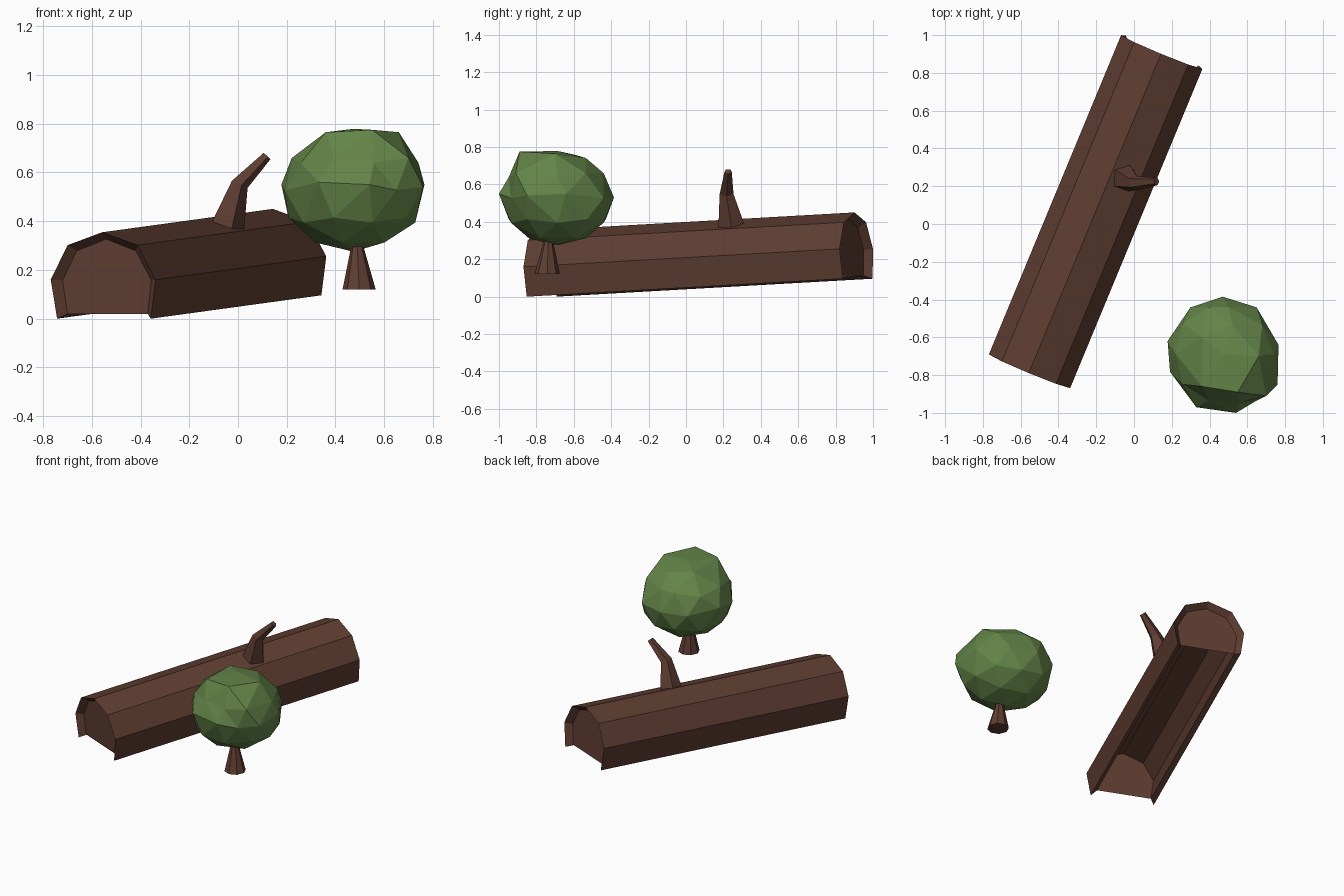
import bpy, bmesh, math
from mathutils import Vector, Matrix

if "Cube" in bpy.data.objects:
    bpy.data.objects.remove(bpy.data.objects["Cube"])


def material(name, rgb):
    m = bpy.data.materials.new(name)
    m.diffuse_color = (*rgb, 1)
    m.use_nodes = True
    m.node_tree.nodes["Principled BSDF"].inputs["Base Color"].default_value = m.diffuse_color
    return m


bark = material("bark", (0.113, 0.047, 0.031))
leaf = material("leaf", (0.125, 0.23, 0.065))


def finish(bm, name, mat):
    bmesh.ops.recalc_face_normals(bm, faces=bm.faces)
    me = bpy.data.meshes.new(name)
    bm.to_mesh(me)
    bm.free()
    me.materials.append(mat)
    ob = bpy.data.objects.new(name, me)
    bpy.context.collection.objects.link(ob)
    return ob


def mirrored(half):
    """Half profile (bottom to crown) -> full arch."""
    return [(-x, z) for x, z in half] + [(x, z) for x, z in half[-2::-1]]


def place_log(ob):
    ob.location = (-0.2, 0.073, 0.048)
    ob.rotation_euler = (math.radians(3), 0, math.radians(-22.5))


# fallen log: arched shell, open underneath, rims slanting in to the caps
L, RECESS = 0.916, 0.04
outer = mirrored([(0.208, 0.0), (0.233, 0.16), (0.155, 0.302), (0, 0.355)])
inner = mirrored([(0.178, 0.018), (0.197, 0.155), (0.132, 0.276), (0, 0.325)])
k = len(outer)
n = 2 * k
bm = bmesh.new()
rings = []
for s in (-1, 1):
    rings.append([bm.verts.new((x, s * L, z)) for x, z in outer] +
                 [bm.verts.new((x, s * (L - RECESS), z)) for x, z in inner[::-1]])
front, back = rings
for i in range(n):
    j = (i + 1) % n
    bm.faces.new((front[i], front[j], back[j], back[i]))
for ring in rings:
    for i in range(k - 1):
        bm.faces.new((ring[i], ring[i + 1], ring[n - 2 - i], ring[n - 1 - i]))
place_log(finish(bm, "log_shell", bark))

# recessed end caps
for name, s in (("log_front_cap", -1), ("log_back_cap", 1)):
    bm = bmesh.new()
    f = bm.faces.new([bm.verts.new((x, s * (L - RECESS), z)) for x, z in inner])
    f.normal_update()
    if f.normal.y * s < 0:
        f.normal_flip()
    me = bpy.data.meshes.new(name)
    bm.to_mesh(me)
    bm.free()
    me.materials.append(bark)
    cap = bpy.data.objects.new(name, me)
    bpy.context.collection.objects.link(cap)
    place_log(cap)


def tube(name, rings, sides, mat):
    """Loft through rings of (centre, radius, lean angle about y)."""
    bm = bmesh.new()
    loops = []
    for c, r, lean in rings:
        rot = Matrix.Rotation(math.radians(lean), 3, 'Y')
        loops.append([bm.verts.new(Vector(c) + rot @ Vector(
            (r * math.cos(math.tau * i / sides), r * math.sin(math.tau * i / sides), 0)))
            for i in range(sides)])
    for a, b in zip(loops, loops[1:]):
        for i in range(sides):
            j = (i + 1) % sides
            bm.faces.new((a[i], a[j], b[j], b[i]))
    bm.faces.new(loops[0])
    bm.faces.new(loops[-1])
    return finish(bm, name, mat)


# bent branch stub on the log
tube("branch", [((-0.05, 0.247, 0.37), 0.078, 20),
                ((0.004, 0.217, 0.553), 0.039, 25),
                ((0.118, 0.225, 0.669), 0.021, 42)], 5, bark)

# small tree trunk
tube("tree_trunk", [((0.497, -0.742, 0.12), 0.068, 0),
                    ((0.488, -0.735, 0.33), 0.017, 0)], 8, bark)

# faceted crown: icosphere pulled to a few key corners
bm = bmesh.new()
bmesh.ops.create_icosphere(bm, subdivisions=2, radius=1)
for v in bm.verts:
    v.co = Vector((0.474, -0.688, 0.527)) + Vector(
        (0.298 * v.co.x, 0.305 * v.co.y, 0.252 * v.co.z))
corners = [(0.55, -0.89, 0.775), (0.36, -0.86, 0.765), (0.70, -0.91, 0.66),
           (0.33, -0.97, 0.56), (0.76, -0.85, 0.54), (0.54, -1.0, 0.55),
           (0.66, -0.70, 0.765), (0.36, -0.60, 0.76), (0.50, -0.44, 0.66),
           (0.765, -0.64, 0.55), (0.47, -0.385, 0.53), (0.178, -0.62, 0.55)]
free = list(bm.verts)
for c in corners:
    c = Vector(c)
    v = min(free, key=lambda q: (q.co - c).length)
    free.remove(v)
    v.co = c
finish(bm, "tree_crown", leaf)
